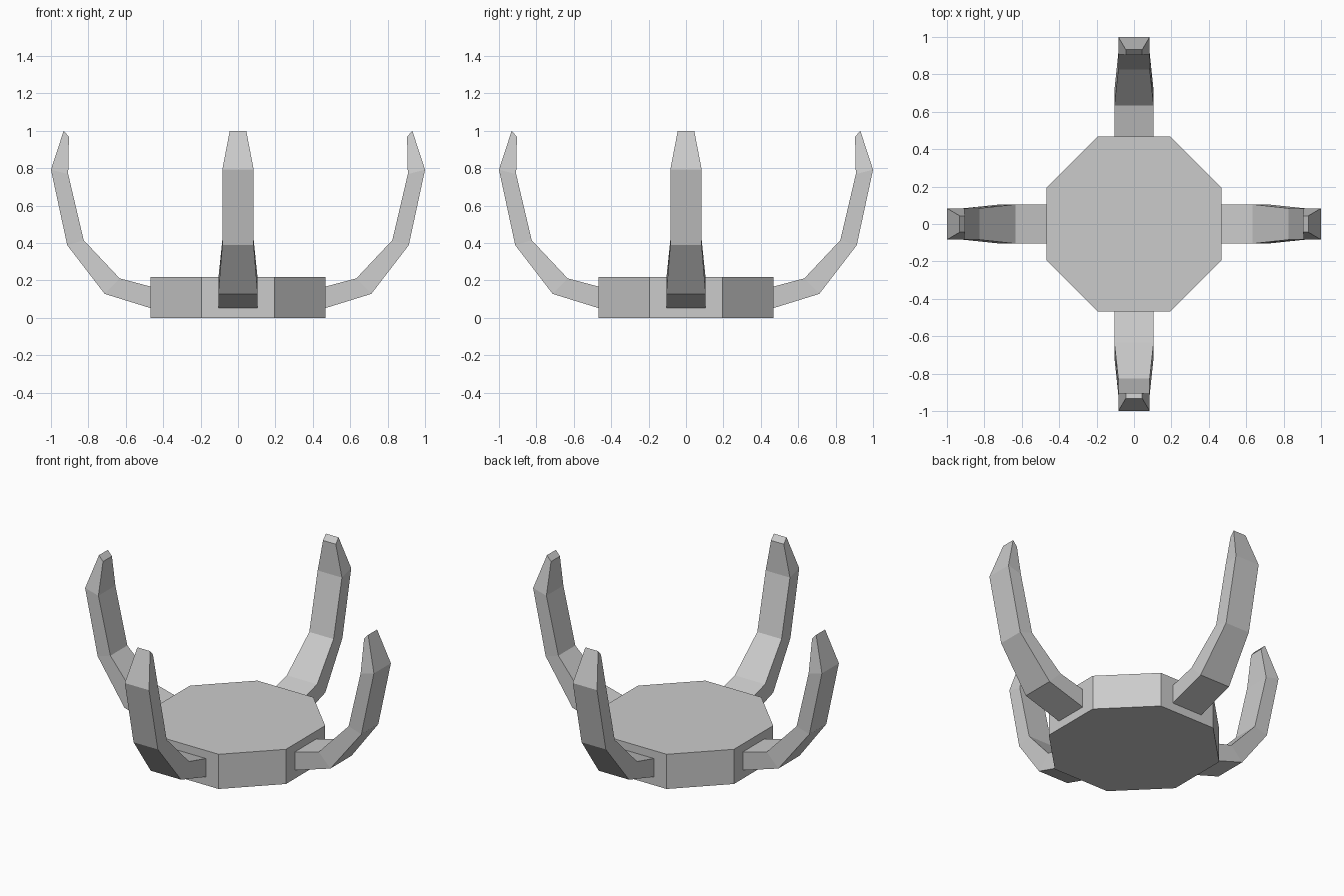
import bpy, bmesh, math
from mathutils import Matrix

if "Cube" in bpy.data.objects:
    bpy.data.objects.remove(bpy.data.objects["Cube"])


def make_object(name, bm):
    bmesh.ops.recalc_face_normals(bm, faces=bm.faces)
    mesh = bpy.data.meshes.new(name)
    bm.to_mesh(mesh)
    bm.free()
    obj = bpy.data.objects.new(name, mesh)
    bpy.context.collection.objects.link(obj)
    return obj


# Octagonal base plate, flat sides facing the axes
BASE_APOTHEM, BASE_HEIGHT = 0.468, 0.217
radius = BASE_APOTHEM / math.cos(math.pi / 8)
bm = bmesh.new()
bmesh.ops.create_cone(
    bm, cap_ends=True, segments=8, radius1=radius, radius2=radius, depth=BASE_HEIGHT,
    matrix=Matrix.Translation((0, 0, BASE_HEIGHT / 2)))
# Align the plate so edges (not corners) face the axes
if max(v.co.x for v in bm.verts) > BASE_APOTHEM + 0.01:
    bmesh.ops.rotate(bm, verts=bm.verts, matrix=Matrix.Rotation(math.pi / 8, 3, 'Z'))
make_object("base_plate", bm)

# Claw sections: outer (r, z), inner (r, z), half width
SECTIONS = [
    ((0.468, 0.052), (0.468, 0.167), 0.105),
    ((0.713, 0.128), (0.633, 0.211), 0.105),
    ((0.913, 0.388), (0.825, 0.415), 0.084),
    ((1.000, 0.792), (0.908, 0.768), 0.084),
    ((0.932, 1.000), (0.904, 0.968), 0.044),
]


def make_claw(name, angle):
    bm = bmesh.new()
    rings = []
    for (ro, zo), (ri, zi), w in SECTIONS:
        corners = [(ro, -w, zo), (ro, w, zo), (ri, w, zi), (ri, -w, zi)]
        rings.append([bm.verts.new(c) for c in corners])
    for a, b in zip(rings, rings[1:]):
        for i in range(4):
            j = (i + 1) % 4
            bm.faces.new((a[i], a[j], b[j], b[i]))
    bm.faces.new(rings[0])
    bm.faces.new(rings[-1])
    bmesh.ops.rotate(bm, verts=bm.verts, matrix=Matrix.Rotation(angle, 3, 'Z'))
    make_object(name, bm)


# Four claws around the plate
for i, side in enumerate(("right", "back", "left", "front")):
    make_claw(f"{side}_claw", i * math.pi / 2)
